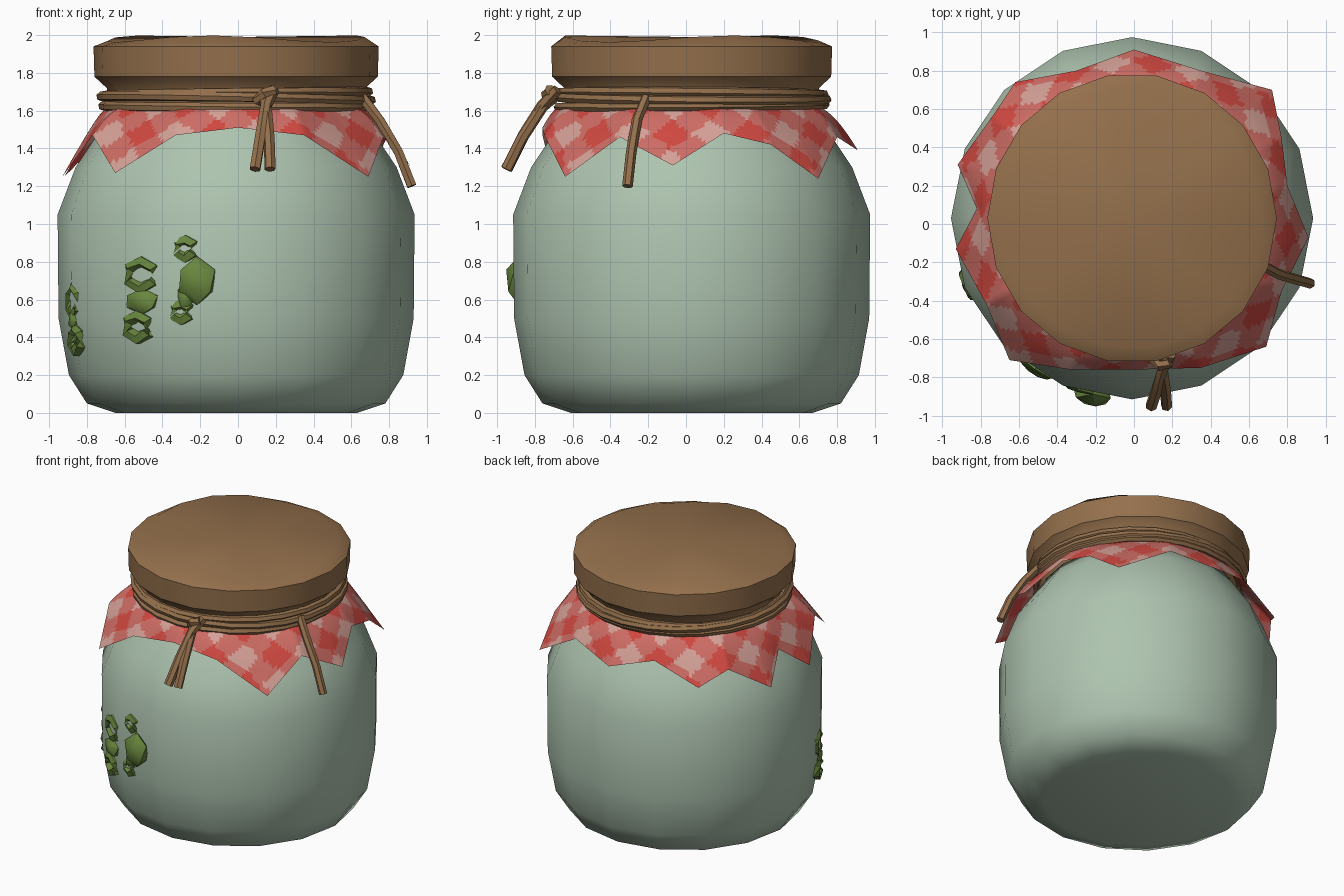
import bpy, bmesh, math
from mathutils import Vector

if "Cube" in bpy.data.objects:
    bpy.data.objects.remove(bpy.data.objects["Cube"])

def mat(name, r, g, b):
    m = bpy.data.materials.new(name)
    lin = lambda c: ((c / 255 + 0.055) / 1.055) ** 2.4
    m.diffuse_color = (lin(r), lin(g), lin(b), 1)
    m.use_nodes = True
    m.node_tree.nodes["Principled BSDF"].inputs["Base Color"].default_value = m.diffuse_color
    return m

GLASS = mat("pale_green", 174, 196, 176)
BROWN = mat("brown", 148, 112, 76)
OLIVE = mat("olive_green", 104, 134, 62)
RED = mat("red", 207, 72, 64)
ROSE = mat("rose", 205, 108, 100)
PINK = mat("pale_pink", 212, 160, 150)
CX, CY = -0.01, 0.03

def make(name, verts, faces, mats, smooth=40):
    me = bpy.data.meshes.new(name)
    me.from_pydata(verts, [], faces)
    for m in mats:
        me.materials.append(m)
    ob = bpy.data.objects.new(name, me)
    bpy.context.collection.objects.link(ob)
    bpy.ops.object.select_all(action='DESELECT')
    ob.select_set(True)
    bpy.context.view_layer.objects.active = ob
    bpy.ops.object.shade_smooth_by_angle(angle=math.radians(smooth))
    return ob

def lathe(name, prof, n, m, smooth, wave=lambda i, a: 0.0):
    """Rings round the jar axis, closed with a fan at both ends."""
    vs, fs = [], []
    for i, (r, z) in enumerate(prof):
        for k in range(n):
            a = 2 * math.pi * k / n
            vs.append((CX + r * math.cos(a), CY + r * math.sin(a), z + wave(i, a)))
    for i in range(len(prof) - 1):
        for k in range(n):
            j = (k + 1) % n
            fs.append((i*n + k, i*n + j, (i+1)*n + j, (i+1)*n + k))
    b, t = len(vs), len(vs) + 1
    vs += [(CX, CY, prof[0][1]), (CX, CY, prof[-1][1] + 0.01)]
    last = (len(prof) - 1) * n
    for k in range(n):
        j = (k + 1) % n
        fs += [(b, j, k), (t, last + k, last + j)]
    return make(name, vs, fs, [m], smooth)

def tube(name, pts, r, m, closed=False, sides=6):
    """Low-poly tube through points."""
    P = [Vector(p) for p in pts]
    n, vs, fs = len(P), [], []
    for i, p in enumerate(P):
        a = P[(i - 1) % n] if closed or i else p
        b = P[(i + 1) % n] if closed or i < n - 1 else p
        d = (b - a).normalized()
        u = d.cross(Vector((0.31, 0.11, 0.94)))
        u.normalize()
        w = d.cross(u)
        for k in range(sides):
            t = 2 * math.pi * k / sides
            vs.append(p + r * (math.cos(t) * u + math.sin(t) * w))
    for i in range(n if closed else n - 1):
        q = (i + 1) % n
        for k in range(sides):
            j = (k + 1) % sides
            fs.append((i*sides + k, i*sides + j, q*sides + j, q*sides + k))
    if not closed:
        fs += [tuple(reversed(range(sides))), tuple(range((n-1)*sides, n*sides))]
    return make(name, vs, fs, [m])

# jar body
lathe("jar_body", [(0.64, 0), (0.79, 0.05), (0.885, 0.2), (0.94, 0.5), (0.945, 1.05),
                   (0.85, 1.3), (0.73, 1.48), (0.65, 1.6)], 16, GLASS, 60)

# paper covered lid with an uneven top rim
lathe("lid", [(0.66, 1.59), (0.685, 1.72), (0.75, 1.78), (0.755, 1.94), (0.68, 1.98)],
      18, BROWN, 40, lambda i, a: 0.018 * math.sin(3 * a + 0.6) if i == 4 else 0)

# cloth skirt: hem corners and valleys, going round the jar
hem = [(0, -0.76, 1.51), (0.35, -0.75, 1.47), (0.69, -0.64, 1.25), (0.77, -0.35, 1.46),
       (0.91, -0.07, 1.31), (0.80, 0.2, 1.48), (0.77, 0.45, 1.42), (0.72, 0.70, 1.24),
       (0.35, 0.80, 1.46), (0, 0.91, 1.39), (-0.3, 0.80, 1.47), (-0.62, 0.74, 1.33),
       (-0.74, 0.56, 1.43), (-0.92, 0.31, 1.25), (-0.82, 0.08, 1.42), (-0.93, -0.13, 1.25),
       (-0.77, -0.42, 1.47), (-0.65, -0.71, 1.27), (-0.33, -0.76, 1.47)]
SEG, ROWS = 14, 12
line = []
for i, p in enumerate(hem):
    q = hem[(i + 1) % len(hem)]
    line += [Vector(p).lerp(Vector(q), k / SEG) for k in range(SEG)]
vs, fs, n = [], [], len(line)
for r in range(ROWS + 1):
    t = r / ROWS
    for p in line:
        a = math.atan2(p.y - CY, p.x - CX)
        top = Vector((CX + 0.67 * math.cos(a), CY + 0.67 * math.sin(a), 1.63))
        v = top.lerp(p, t)
        v.z += 0.03 * math.sin(math.pi * t)
        vs.append(v)
for r in range(ROWS):
    for k in range(n):
        j = (k + 1) % n
        fs.append((r*n + k, (r+1)*n + k, (r+1)*n + j, r*n + j))
cloth = make("cloth_skirt", vs, fs, [RED, ROSE, PINK], 50)
# gingham: two crossing sets of stripes
for f in cloth.data.polygons:
    c = f.center
    u = math.atan2(c.y - CY, c.x - CX) * 24
    v = (1.63 - c.z) * 1.35 * 30
    s1, s2 = math.sin(u / 2 + v / 2), math.sin(u / 2 - v / 2)
    f.material_index = 0 if s1 > 0 and s2 > 0 else (2 if s1 < 0 and s2 < 0 else 1)

# twine wound round the neck
for i, (z, r, tilt) in enumerate([(1.625, 0.705, 0.008), (1.665, 0.715, -0.012), (1.69, 0.70, 0.012)]):
    ring = []
    for k in range(24):
        a = 2 * math.pi * k / 24
        ring.append((CX + r * math.cos(a), CY + r * math.sin(a), z + tilt * math.sin(a + i)))
    tube("twine_%d" % i, ring, 0.026, BROWN, True)

# loose twine ends and knot
tube("twine_end_left", [(0.19, -0.68, 1.71), (0.15, -0.76, 1.63), (0.12, -0.86, 1.47), (0.09, -0.95, 1.29)], 0.031, BROWN)
tube("twine_end_middle", [(0.13, -0.69, 1.68), (0.15, -0.76, 1.62), (0.165, -0.87, 1.45), (0.17, -0.95, 1.29)], 0.03, BROWN)
tube("twine_knot", [(0.10, -0.70, 1.65), (0.14, -0.74, 1.69), (0.19, -0.72, 1.71)], 0.03, BROWN)
tube("twine_end_right", [(0.66, -0.21, 1.67), (0.75, -0.26, 1.55), (0.85, -0.29, 1.38), (0.92, -0.31, 1.20)], 0.028, BROWN)

# green sprigs on the front left of the jar: rings and lumps lying on the glass
def on_glass(a, z, out):
    return Vector((CX + (0.915 + out) * math.cos(a), CY + (0.915 + out) * math.sin(a), z))

def green_ring(name, x, z, r, h):
    a = -math.acos((x - CX) / 0.93)
    pts = []
    for k in range(6):
        t = math.pi * k / 3 + 0.5
        pts.append(on_glass(a + r * math.cos(t) / 0.93, z + h * math.sin(t), 0.0))
    tube(name, pts, 0.036, OLIVE, True, 5)

def green_lump(name, x, z, r, h, depth, out):
    a = -math.acos((x - CX) / 0.93)
    bm = bmesh.new()
    bmesh.ops.create_icosphere(bm, subdivisions=1, radius=1)
    c, nrm = on_glass(a, z, out), Vector((math.cos(a), math.sin(a), 0))
    side = Vector((-nrm.y, nrm.x, 0))
    pts = [c + side * v.co.x * r + nrm * v.co.y * depth + Vector((0, 0, v.co.z * h)) for v in bm.verts]
    faces = [[v.index for v in f.verts] for f in bm.faces]
    bm.free()
    make(name, pts, faces, [OLIVE])

for i, d in enumerate([(-0.515, 0.73, 0.09, 0.07), (-0.535, 0.455, 0.075, 0.06), (-0.28, 0.87, 0.05, 0.045),
                       (-0.30, 0.535, 0.05, 0.04), (-0.875, 0.59, 0.06, 0.08), (-0.865, 0.39, 0.05, 0.06)]):
    green_ring("sprig_ring_%d" % i, *d)
for i, d in enumerate([(-0.215, 0.70, 0.11, 0.13, 0.07, 0.025), (-0.51, 0.59, 0.11, 0.07, 0.045, 0.01),
                       (-0.28, 0.61, 0.05, 0.09, 0.05, 0.0), (-0.87, 0.49, 0.05, 0.06, 0.04, 0.005)]):
    green_lump("sprig_lump_%d" % i, *d)
